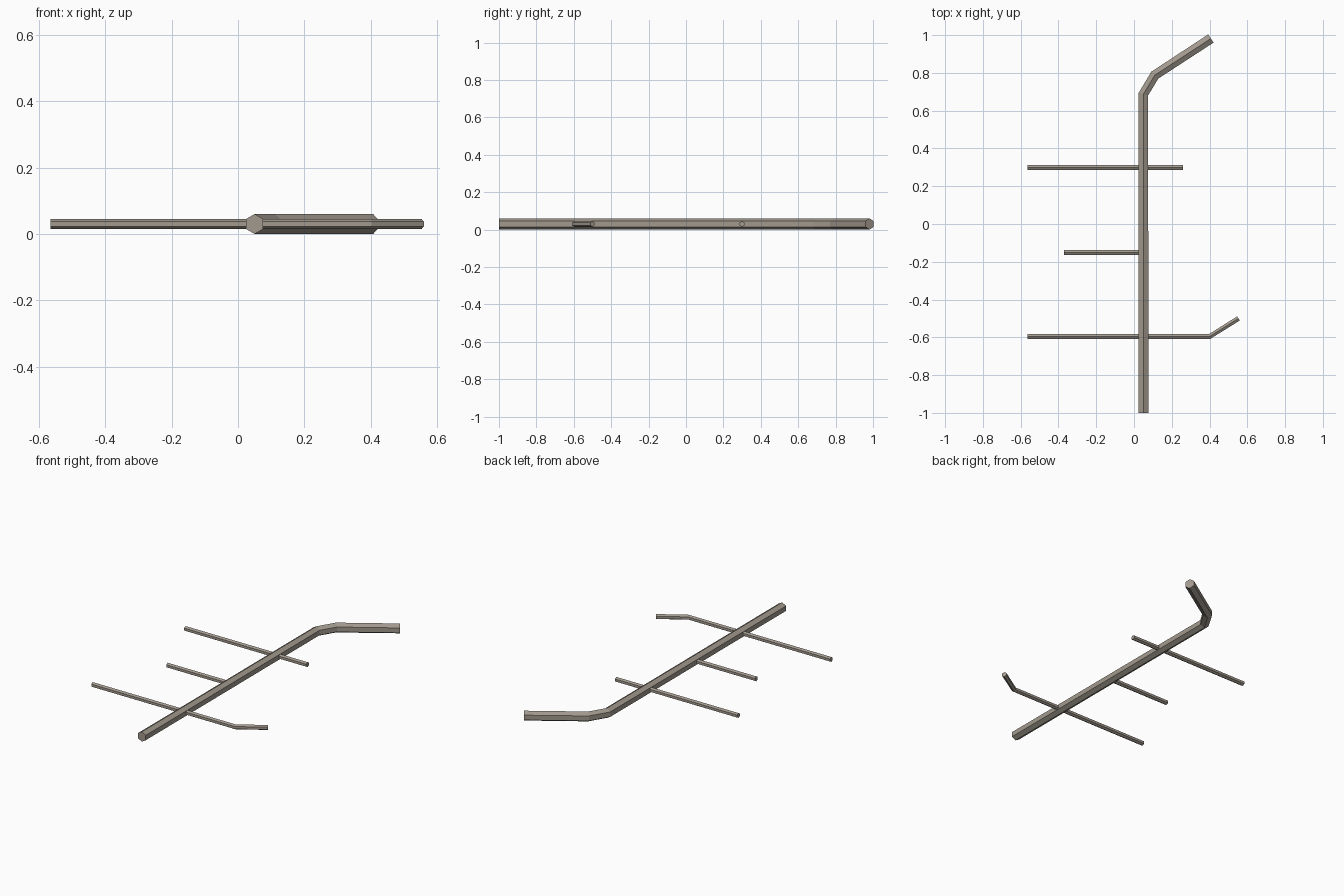
import bpy, bmesh, math
from mathutils import Vector

if "Cube" in bpy.data.objects:
    bpy.data.objects.remove(bpy.data.objects["Cube"])

mat = bpy.data.materials.new("warm_grey_metal")
mat.diffuse_color = (0.36, 0.32, 0.27, 1)
mat.use_nodes = True
mat.node_tree.nodes["Principled BSDF"].inputs["Base Color"].default_value = mat.diffuse_color
Z = 0.03  # centre height of every pipe


def pipe(name, path, r, sides=6):
    """Capped hexagonal pipe swept along a flat path, ridge edge on top."""
    pts = [Vector((x, y, Z)) for x, y in path]
    bm = bmesh.new()
    rings = []
    for i, p in enumerate(pts):
        a = (p - pts[i - 1]).normalized() if i else Vector()
        b = (pts[i + 1] - p).normalized() if i < len(pts) - 1 else Vector()
        t = (a + b).normalized()
        side = Vector((t.y, -t.x, 0))
        ring = []
        for k in range(sides):
            ang = 2 * math.pi * k / sides
            ring.append(bm.verts.new(p + side * r * math.sin(ang) + Vector((0, 0, r * math.cos(ang)))))
        rings.append(ring)
    for lo, hi in zip(rings, rings[1:]):
        for k in range(sides):
            n = (k + 1) % sides
            bm.faces.new((lo[k], lo[n], hi[n], hi[k]))
    bm.faces.new(rings[0])
    bm.faces.new(rings[-1])
    bmesh.ops.recalc_face_normals(bm, faces=bm.faces)
    me = bpy.data.meshes.new(name)
    bm.to_mesh(me)
    bm.free()
    me.materials.append(mat)
    ob = bpy.data.objects.new(name, me)
    bpy.context.collection.objects.link(ob)
    return ob


# main pipe with its bent end
pipe("main_pipe", [(0.05, -1), (0.05, 0.688), (0.11, 0.788), (0.407, 0.982)], 0.03)
# thin side branches
pipe("back_branch", [(-0.565, 0.3), (0.26, 0.3)], 0.015)
pipe("middle_branch", [(-0.37, -0.15), (0.05, -0.15)], 0.015)
pipe("front_branch", [(-0.565, -0.596), (0.4, -0.596), (0.553, -0.5)], 0.015)
